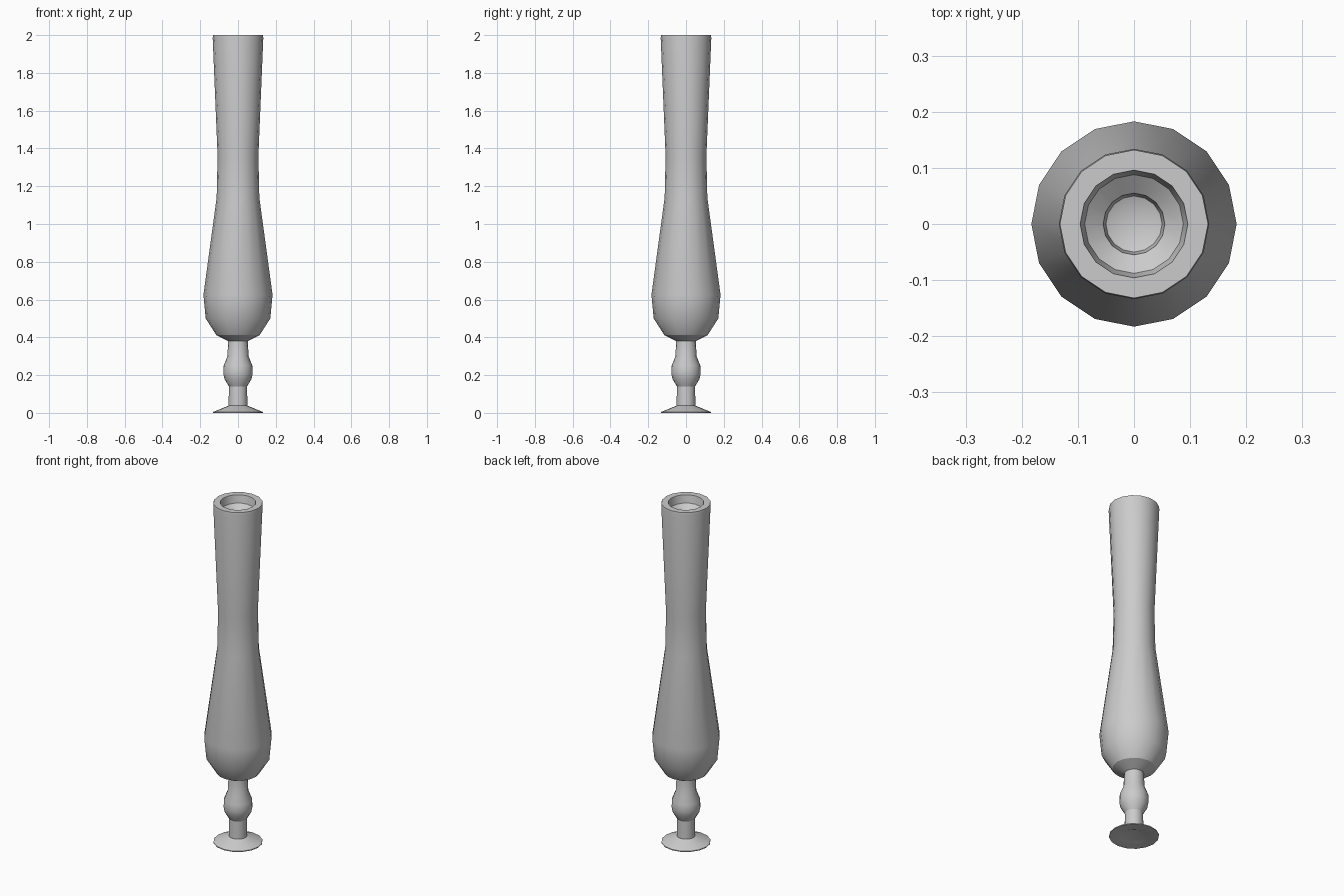
import bpy, bmesh
from math import cos, sin, pi, radians

if "Cube" in bpy.data.objects:
    bpy.data.objects.remove(bpy.data.objects["Cube"])

SIDES = 16


def lathe(name, profile):
    """Spin (radius, z) points around z; radius 0 makes a pole."""
    bm = bmesh.new()
    rings = []
    for r, z in profile:
        if r == 0:
            rings.append([bm.verts.new((0, 0, z))] * SIDES)
        else:
            rings.append([bm.verts.new((r * cos(2 * pi * i / SIDES),
                                        r * sin(2 * pi * i / SIDES), z))
                          for i in range(SIDES)])
    for a, b in zip(rings, rings[1:]):
        for i in range(SIDES):
            j = (i + 1) % SIDES
            quad = list(dict.fromkeys((a[i], a[j], b[j], b[i])))
            bm.faces.new(quad)
    bmesh.ops.recalc_face_normals(bm, faces=bm.faces)
    mesh = bpy.data.meshes.new(name)
    bm.to_mesh(mesh)
    bm.free()
    obj = bpy.data.objects.new(name, mesh)
    bpy.context.collection.objects.link(obj)
    bpy.ops.object.select_all(action='DESELECT')
    obj.select_set(True)
    bpy.context.view_layer.objects.active = obj
    bpy.ops.object.shade_smooth_by_angle(angle=radians(30))
    return obj


# One continuous turned shape, listed from the underside up and into the mouth
foot = [(0, 0.03), (0.07, 0.003), (0.132, 0), (0.132, 0.005), (0.05, 0.038)]
stem = [(0.048, 0.14), (0.072, 0.18), (0.078, 0.21), (0.076, 0.25),
        (0.056, 0.30), (0.052, 0.38)]
body = [(0.066, 0.387), (0.115, 0.412), (0.171, 0.50), (0.183, 0.625),
        (0.113, 1.14), (0.108, 1.36), (0.134, 1.985), (0.132, 2.0)]
mouth = [(0.096, 2.0), (0.088, 1.955), (0.055, 1.93), (0.05, 1.89), (0, 1.87)]

lathe("turned_vase", foot + stem + body + mouth)
